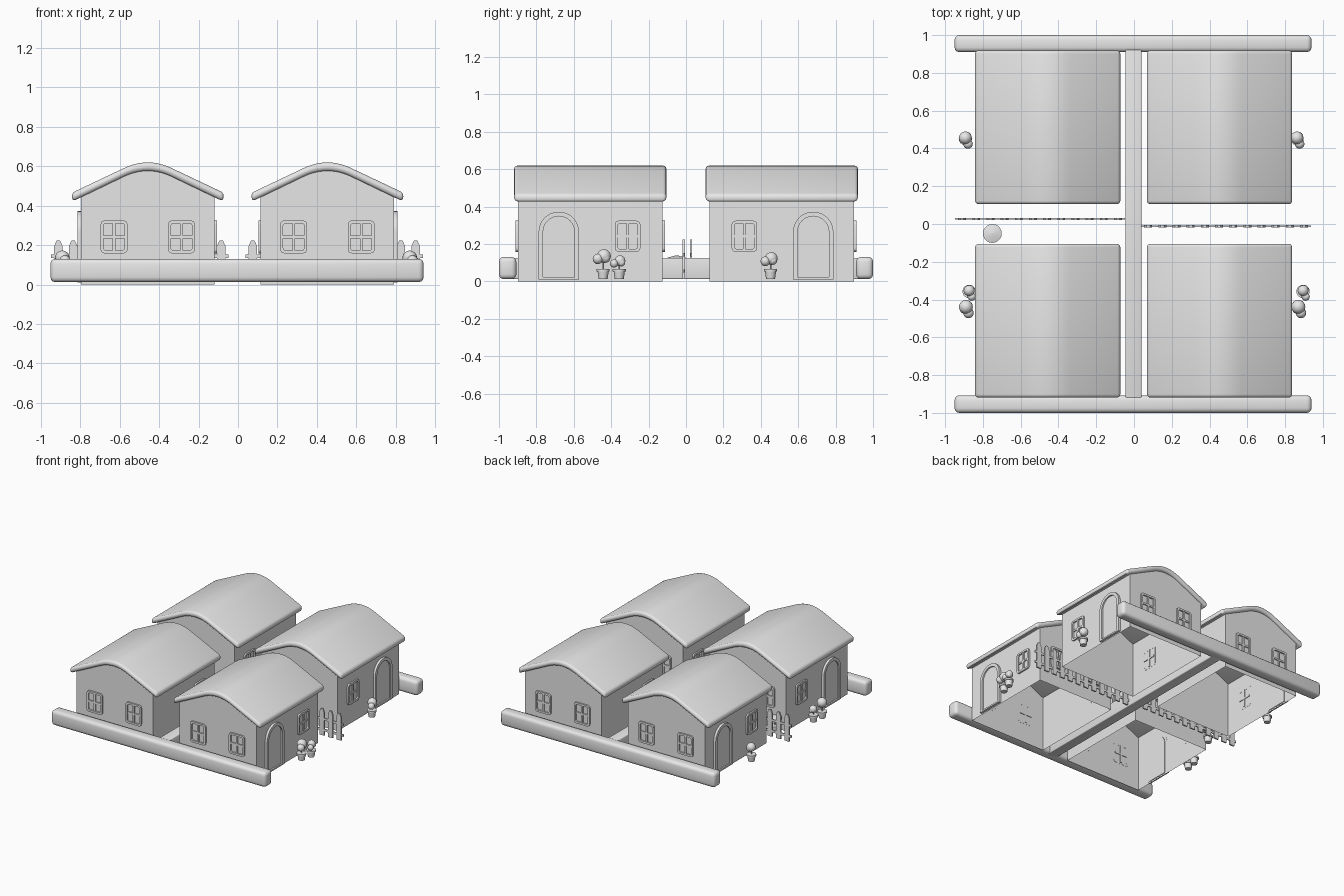
import bpy, bmesh
from math import pi, sin, cos, radians
from mathutils import Matrix, Vector

if "Cube" in bpy.data.objects:
    bpy.data.objects.remove(bpy.data.objects["Cube"])

clay = bpy.data.materials.new("plain light grey")
clay.use_nodes = True
clay.diffuse_color = (0.8, 0.8, 0.8, 1)
clay.node_tree.nodes["Principled BSDF"].inputs["Base Color"].default_value = (0.8, 0.8, 0.8, 1)
made = []


def finish(name, bm, bevel=0, place=None):
    bmesh.ops.recalc_face_normals(bm, faces=bm.faces)
    if bevel:
        edges = [e for e in bm.edges if e.calc_face_angle(0) > radians(40)]
        bmesh.ops.bevel(bm, geom=edges, offset=bevel, segments=3, profile=0.5,
                        affect='EDGES', clamp_overlap=True)
    if place:
        bm.transform(place)
    mesh = bpy.data.meshes.new(name)
    bm.to_mesh(mesh)
    bm.free()
    mesh.materials.append(clay)
    ob = bpy.data.objects.new(name, mesh)
    bpy.context.collection.objects.link(ob)
    made.append(ob)
    return ob


def prism(bm, outer, d0, d1, inner=None):
    """Extrude an (x, z) outline from depth d0 out to d1 along -y; inner cuts a hole."""
    def loop(pts, d):
        return [bm.verts.new((u, -d, z)) for u, z in pts]

    def bridge(a, b):
        for i in range(len(a)):
            j = (i + 1) % len(a)
            bm.faces.new((a[i], a[j], b[j], b[i]))

    o0, o1 = loop(outer, d0), loop(outer, d1)
    bridge(o0, o1)
    if inner:
        i0, i1 = loop(inner, d0), loop(inner, d1)
        bridge(i0, i1)
        bridge(o0, i0)
        bridge(o1, i1)
    else:
        bm.faces.new(o0)
        bm.faces.new(o1)


def rect(w, h, cz=0):
    return [(-w, cz - h), (w, cz - h), (w, cz + h), (-w, cz + h)]


def rounded(w, h, r):
    pts = []
    for q, (sx, sz) in enumerate(((1, 1), (-1, 1), (-1, -1), (1, -1))):
        for k in range(5):
            a = (q + k / 4) * pi / 2
            pts.append((sx * (w - r) + r * cos(a), sz * (h - r) + r * sin(a)))
    return pts


def arch(w, bottom, spring):
    top = [(w * cos(k * pi / 16), spring + w * sin(k * pi / 16)) for k in range(17)]
    return [(w, bottom)] + top + [(-w, bottom)]


def on_wall(x, y, z, turn):
    return Matrix.Translation((x, y, z)) @ Matrix.Rotation(radians(turn), 4, 'Z')


def box(name, x0, x1, y0, y1, z0, z1, bevel=0):
    bm = bmesh.new()
    bmesh.ops.create_cube(bm, size=1)
    bm.transform(Matrix.Translation(((x0 + x1) / 2, (y0 + y1) / 2, (z0 + z1) / 2))
                 @ Matrix.Diagonal((x1 - x0, y1 - y0, z1 - z0, 1)))
    return finish(name, bm, bevel)


def window(x, y, turn):
    bm = bmesh.new()
    prism(bm, rounded(0.068, 0.083, 0.02), -0.001, 0.012, rounded(0.053, 0.068, 0.012))
    prism(bm, rect(0.007, 0.07), -0.005, 0.009)
    prism(bm, rect(0.055, 0.007), -0.005, 0.008)
    finish("window", bm, 0, on_wall(x, y, 0.241, turn))


def door(x, y, turn):
    bm = bmesh.new()
    prism(bm, arch(0.108, 0.01, 0.264), -0.001, 0.018, arch(0.084, 0.022, 0.264))
    finish("door_frame", bm, 0, on_wall(x, y, 0, turn))
    bm = bmesh.new()
    prism(bm, arch(0.086, 0.014, 0.264), -0.005, 0.007)
    finish("door_panel", bm, 0, on_wall(x, y, 0, turn))


# Roof line across the house: straight slopes joined by a soft ridge
def ridge_line(eave, eave_z, drop):
    b, bz, cz = 0.12, 0.59 - drop, 0.647 - drop
    curve = []
    for k in range(11):
        t = k / 10
        curve.append((b * (2 * t - 1), bz * ((1 - t) ** 2 + t * t) + 2 * cz * t * (1 - t)))
    return [(-eave, eave_z)] + curve + [(eave, eave_z)]


HALF_X, HALF_Y = 0.338, 0.387


def house(cx, cy):
    sx, sy = (1 if cx > 0 else -1), (1 if cy > 0 else -1)
    at = Matrix.Translation((cx, cy, 0))

    # Walls are a thin shell, open underneath
    bm = bmesh.new()
    line = ridge_line(HALF_X, 0.455, 0.032)
    ends = []
    for y in (-HALF_Y, HALF_Y):
        pts = [(-HALF_X, 0)] + line + [(HALF_X, 0)]
        vs = [bm.verts.new((x, y, z)) for x, z in pts]
        bm.faces.new(vs)
        ends.append(vs)
    a, b = ends
    bm.faces.new((a[0], a[1], b[1], b[0]))
    bm.faces.new((a[-1], a[-2], b[-2], b[-1]))
    finish("house_walls", bm, 0, at)

    # Roof slab with rounded rim
    bm = bmesh.new()
    top = ridge_line(0.386, 0.464, 0)
    under = ridge_line(0.382, 0.421, 0.043)
    prism(bm, top + under[::-1], -0.407, 0.407)
    finish("roof", bm, 0.018, at)

    # Openings
    outer_x, inner_x = cx + sx * HALF_X, cx - sx * HALF_X
    side = 90 * sx
    door(outer_x, sy * 0.68, side)
    window(outer_x, sy * 0.312, side)
    window(inner_x, sy * 0.312, -side)
    for off in (-0.171, 0.171):
        window(cx + off, cy + sy * HALF_Y, 0 if sy < 0 else 180)
        if sy < 0:
            window(cx + off, cy + HALF_Y, 180)


for hx in (-0.457, 0.453):
    for hy in (-0.512, 0.512):
        house(hx, hy)

# Low boundary walls
box("front_wall", -0.95, 0.94, -1.0, -0.907, 0.012, 0.13, 0.025)
box("back_wall", -0.95, 0.94, 0.91, 1.0, 0.012, 0.13, 0.025)
box("middle_wall", -0.045, 0.04, -0.95, 0.95, 0.012, 0.125, 0.006)


# Picket fences
def fence(name, x0, y):
    w = 0.021
    for i in range(12):
        bm = bmesh.new()
        prism(bm, [(-w, 0.012), (w, 0.012), (w, 0.195), (w * 0.4, 0.224),
                   (-w * 0.4, 0.224), (-w, 0.195)], -0.006, 0.006)
        finish(name + "_picket", bm, 0, Matrix.Translation((x0 + i * 0.075, y, 0)))
    for z in (0.055, 0.142):
        box(name + "_rail", x0 - 0.038, x0 + 0.863, y - 0.004, y + 0.004, z - 0.009, z + 0.009)


fence("right_fence", -0.91, 0.027)
fence("left_fence", 0.075, -0.012)


# Potted plants
def cone(bm, x, y, z0, z1, r0, r1):
    bmesh.ops.create_cone(bm, cap_ends=True, segments=20, radius1=r0, radius2=r1,
                          depth=z1 - z0, matrix=Matrix.Translation((x, y, (z0 + z1) / 2)))


def pot(x, y, rim, stem):
    bm = bmesh.new()
    cone(bm, x, y, 0.012, 0.055, 0.024, 0.03)
    cone(bm, x, y, 0.053, 0.066, 0.035, 0.035)
    finish("plant_pot", bm)
    bm = bmesh.new()
    cone(bm, x, y, 0.06, stem, 0.004, 0.004)
    finish("plant_stem", bm)


def plant(x, y, r, z, dx):
    pot(x, y, 0.066, z)
    bm = bmesh.new()
    for ox, oy, oz, s in ((0, 0.004, 0, 1), (dx, -0.028, -0.015, 0.75), (dx * 0.6, 0.012, -0.01, 0.7)):
        bmesh.ops.create_uvsphere(bm, u_segments=16, v_segments=10, radius=r * s,
                                  matrix=Matrix.Translation((x + ox, y + oy, z + oz)))
    finish("plant_leaves", bm)


for x, y, r, z in ((0.87, -0.443, 0.037, 0.135), (0.895, -0.357, 0.029, 0.11),
                   (0.863, 0.452, 0.034, 0.122), (-0.89, -0.443, 0.037, 0.135),
                   (-0.873, -0.357, 0.029, 0.11), (-0.893, 0.452, 0.034, 0.122)):
    plant(x, y, r, z, 0.014)

# Broad-topped plant beside the fence
pot(-0.75, -0.05, 0.066, 0.13)
bm = bmesh.new()
cone(bm, -0.75, -0.05, 0.118, 0.126, 0.05, 0.05)
cone(bm, -0.75, -0.05, 0.126, 0.138, 0.05, 0.008)
finish("plant_cap", bm)

# Smooth shading with crisp edges
bpy.ops.object.select_all(action='DESELECT')
for ob in made:
    ob.select_set(True)
bpy.context.view_layer.objects.active = made[0]
bpy.ops.object.shade_smooth_by_angle(angle=radians(32))
